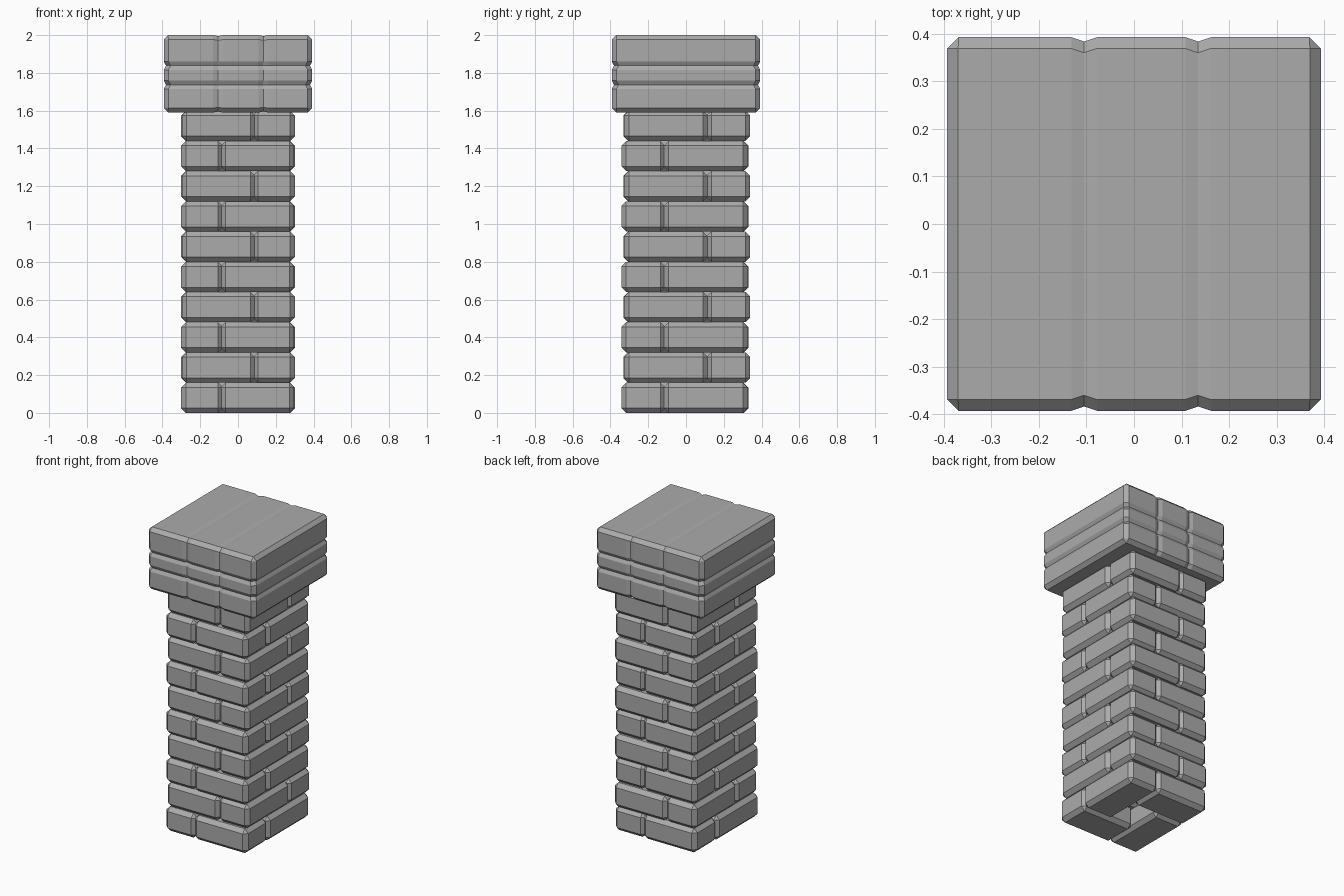
import bpy, bmesh
from mathutils import Vector

if "Cube" in bpy.data.objects:
    bpy.data.objects.remove(bpy.data.objects["Cube"])

stone = bpy.data.materials.new("stone")
stone.diffuse_color = (0.41, 0.41, 0.41, 1)
stone.use_nodes = True
stone.node_tree.nodes["Principled BSDF"].inputs["Base Color"].default_value = stone.diffuse_color


def finish(bm, name, bevel):
    me = bpy.data.meshes.new(name)
    bm.to_mesh(me)
    bm.free()
    me.materials.append(stone)
    ob = bpy.data.objects.new(name, me)
    bpy.context.collection.objects.link(ob)
    mod = ob.modifiers.new("chamfer", 'BEVEL')
    mod.width = bevel
    mod.segments = 1
    mod.limit_method = 'ANGLE'
    mod.angle_limit = 1.25
    return ob


def box(lo, hi):
    bm = bmesh.new()
    bmesh.ops.create_cube(bm, size=1)
    lo, hi = Vector(lo), Vector(hi)
    for v in bm.verts:
        v.co = Vector(((lo[i] + hi[i]) / 2 + v.co[i] * (hi[i] - lo[i])) for i in range(3))
    return bm


def brick(name, x0, x1, y0, y1, z, dy):
    finish(box((min(x0, x1), min(y0, y1) + dy, z),
               (max(x0, x1), max(y0, y1) + dy, z + PITCH)), name, 0.025)


# Shaft: ten courses of four bricks in a pinwheel, mirrored every other course
PITCH = 0.16
for c in range(10):
    m = 1 if c % 2 == 0 else -1
    dy = -0.006 if m == 1 else 0.004
    z = c * PITCH
    for s, fb, lr in ((1, "front", "right"), (-1, "back", "left")):
        brick(f"{fb}_brick_{c}", -0.09 * s * m, 0.297 * s * m, -0.336 * s, -0.105 * s, z, dy)
        brick(f"{lr}_brick_{c}", 0.08 * s * m, 0.301 * s * m, -0.111 * s, 0.332 * s, z, dy)

# Cap: one block with shallow V grooves
H, Z0, Z1 = 0.393, 1.59, 2.0
x_grooves, z_grooves = (-0.105, 0.135), (1.737, 1.838)
cap = box((-H, -H, Z0), (H, H, Z1))


def cut(axis, pos):
    no = Vector((0, 0, 0))
    no[axis] = 1
    bmesh.ops.bisect_plane(cap, geom=cap.verts[:] + cap.edges[:] + cap.faces[:],
                           plane_co=no * pos, plane_no=no)


for axis, grooves, w in ((0, x_grooves, 0.027), (2, z_grooves, 0.022)):
    for g in grooves:
        for d in (-w, 0, w):
            cut(axis, g + d)

# Pull the groove centre loops inward
for v in cap.verts:
    on_x = any(abs(v.co.x - g) < 1e-4 for g in x_grooves)
    on_z = any(abs(v.co.z - g) < 1e-4 for g in z_grooves)
    if on_z:
        v.co.x *= 1 - 0.012 / H
        v.co.y *= 1 - 0.012 / H
    if on_x:
        v.co.y *= 1 - 0.009 / H
        if v.co.z > Z1 - 1e-4:
            v.co.z -= 0.005
        elif v.co.z < Z0 + 1e-4:
            v.co.z += 0.005
finish(cap, "cap", 0.023)
